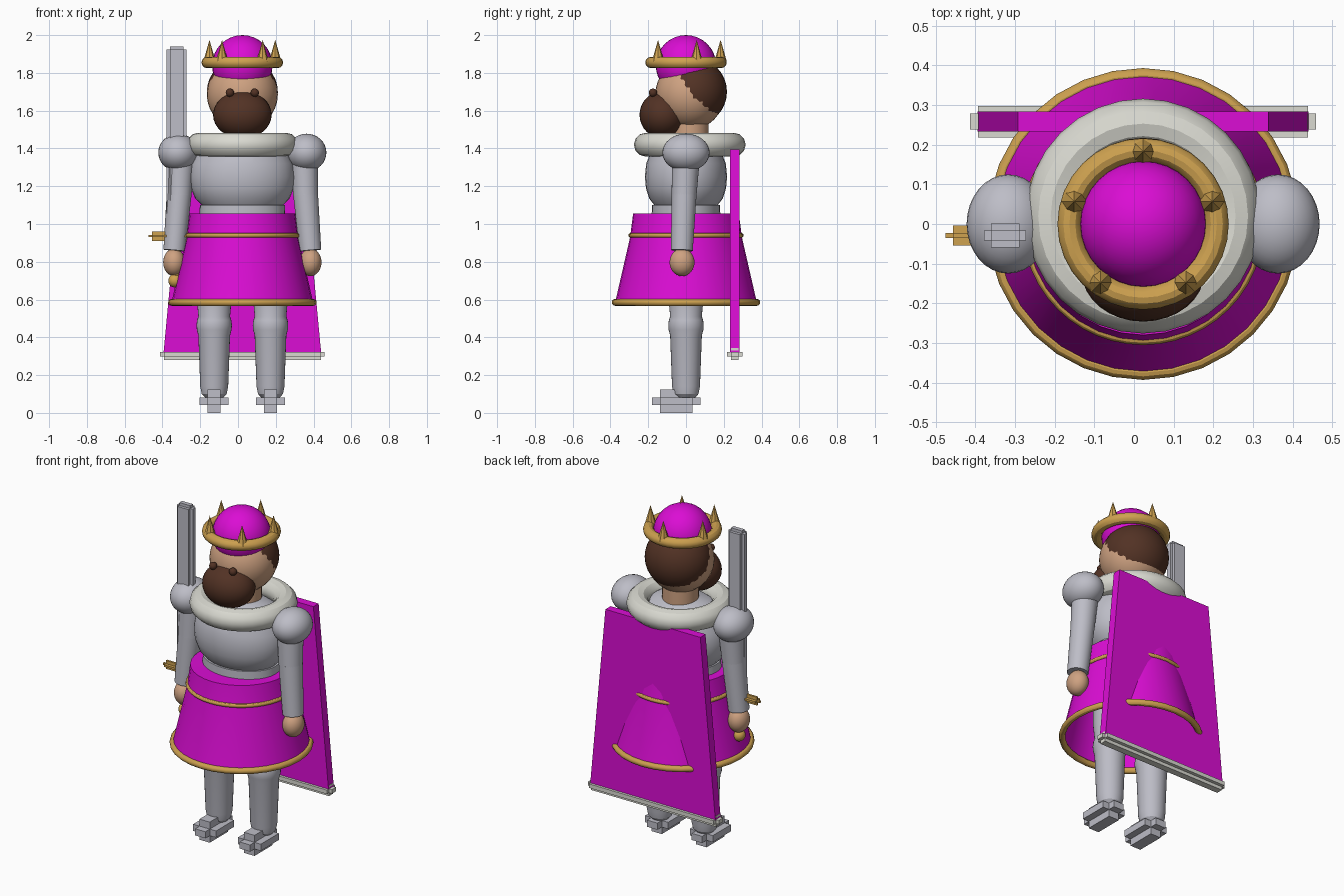
import bpy, bmesh, math
from mathutils import Matrix, Vector

if "Cube" in bpy.data.objects:
    bpy.data.objects.remove(bpy.data.objects["Cube"])

CX = 0.023  # body axis


def material(name, rgb):
    m = bpy.data.materials.new(name)
    m.use_nodes = True
    color = (*rgb, 1)
    m.diffuse_color = color
    bsdf = next(n for n in m.node_tree.nodes if n.type == 'BSDF_PRINCIPLED')
    bsdf.inputs["Base Color"].default_value = color
    return m


MAGENTA = material("magenta cloth", (0.71, 0.004, 0.66))
STEEL = material("steel", (0.51, 0.51, 0.57))
GOLD = material("gold", (0.62, 0.36, 0.08))
FUR = material("white fur", (0.70, 0.70, 0.64))
SKIN = material("skin", (0.62, 0.36, 0.22))
BROWN = material("brown hair", (0.085, 0.032, 0.018))


def finish(name, bm, mat):
    bmesh.ops.recalc_face_normals(bm, faces=bm.faces)
    me = bpy.data.meshes.new(name)
    bm.to_mesh(me)
    bm.free()
    me.materials.append(mat)
    for p in me.polygons:
        p.use_smooth = True
    me.set_sharp_from_angle(angle=math.radians(30))
    ob = bpy.data.objects.new(name, me)
    bpy.context.collection.objects.link(ob)
    return ob


def ball(name, center, radii, mat):
    bm = bmesh.new()
    bmesh.ops.create_uvsphere(bm, u_segments=32, v_segments=16, radius=1)
    bm.transform(Matrix.Translation(center) @ Matrix.Diagonal((*radii, 1)))
    return finish(name, bm, mat)


def lathe(name, profile, mat, center=(CX, 0), squash=1, steps=32):
    """Spin a (radius, z) profile round a vertical axis."""
    bm = bmesh.new()
    verts = [bm.verts.new((r, 0, z)) for r, z in profile]
    edges = [bm.edges.new(pair) for pair in zip(verts, verts[1:])]
    bmesh.ops.spin(bm, geom=verts + edges, cent=(0, 0, 0), axis=(0, 0, 1),
                   angle=math.tau, steps=steps)
    bmesh.ops.remove_doubles(bm, verts=bm.verts, dist=0.0001)
    bm.transform(Matrix.Translation((*center, 0)) @ Matrix.Diagonal((1, squash, 1, 1)))
    return finish(name, bm, mat)


def ring(name, major, minor, z, mat, y=0, steps=32):
    loop = [(major + minor * math.cos(a), z + minor * math.sin(a))
            for a in (math.tau * i / 12 for i in range(13))]
    return lathe(name, loop, mat, (CX, y), steps=steps)


def rod(name, a, b, r1, r2, mat, sides=32):
    a, b = Vector(a), Vector(b)
    d = b - a
    bm = bmesh.new()
    bmesh.ops.create_cone(bm, cap_ends=True, segments=sides,
                          radius1=r1, radius2=r2, depth=d.length)
    turn = Vector((0, 0, 1)).rotation_difference(d).to_matrix().to_4x4()
    bm.transform(Matrix.Translation((a + b) / 2) @ turn)
    return finish(name, bm, mat)


def stepped_box(name, center, size, step, mat):
    """Three crossed boxes, each reaching full size along one axis."""
    bm = bmesh.new()
    for axis in range(3):
        dims = [s if i == axis else s - 2 * step for i, s in enumerate(size)]
        bmesh.ops.create_cube(bm, size=1, matrix=Matrix.Translation(center)
                              @ Matrix.Diagonal((*dims, 1)))
    return finish(name, bm, mat)


# Head, hair and beard
rod("neck", (CX, 0.02, 1.4), (CX, 0.02, 1.56), 0.1, 0.1, SKIN)
ball("head", (CX, 0.02, 1.685), (0.188, 0.183, 0.186), SKIN)
ball("hair", (CX, 0.038, 1.70), (0.188, 0.179, 0.18), BROWN)
ball("beard", (CX, -0.12, 1.578), (0.155, 0.126, 0.126), BROWN)
for side, s in (("right", -1), ("left", 1)):
    ball(side + "_moustache", (CX + s * 0.066, -0.175, 1.695), (0.022,) * 3, BROWN)

# Crown with cap and five points
ball("crown_cap", (CX, 0, 1.84), (0.16, 0.16, 0.16), MAGENTA)
ring("crown_band", 0.186, 0.03, 1.855, GOLD)
for i in range(5):
    a = math.tau * (i / 5 + 0.25)
    x, y = CX + 0.183 * math.cos(a), 0.183 * math.sin(a)
    rod(f"crown_point_{i + 1}", (x, y, 1.86), (x, y, 1.975), 0.033, 0, GOLD, sides=8)

# Torso and fur collar
lathe("breastplate", [(0, 1.08), (0.14, 1.08), (0.205, 1.09), (0.25, 1.135), (0.272, 1.19),
                      (0.279, 1.25), (0.27, 1.32), (0.23, 1.40), (0.15, 1.45), (0, 1.47)],
      STEEL, squash=0.78)
lathe("waist", [(0, 0.98), (0.23, 0.98), (0.225, 1.1), (0, 1.1)], STEEL, squash=0.8)
ring("fur_collar", 0.233, 0.063, 1.42, FUR, y=0.02)

# Skirt with gold belt and hem
lathe("skirt", [(0, 1.05), (0.28, 1.055), (0.296, 0.93), (0.375, 0.585)], MAGENTA)
ring("belt", 0.293, 0.012, 0.94, GOLD, steps=48)
ring("skirt_hem", 0.375, 0.018, 0.585, GOLD)

# Arms and legs
for side, s in (("right", -1), ("left", 1)):
    shoulder = (CX + s * 0.325, 0, 1.36)
    elbow = (CX + s * 0.335, -0.01, 1.155)
    wrist = (CX + s * 0.36, -0.022, 0.86)
    ball(side + "_shoulder", (CX + s * 0.34, 0, 1.378), (0.105, 0.125, 0.1), STEEL)
    rod(side + "_upper_arm", shoulder, elbow, 0.074, 0.066, STEEL)
    ball(side + "_elbow", elbow, (0.066,) * 3, STEEL)
    rod(side + "_forearm", elbow, wrist, 0.066, 0.058, STEEL)
    ball(side + "_hand", (CX + s * 0.361, -0.021, 0.797), (0.058, 0.066, 0.073), SKIN)
    hip = CX + s * 0.149
    lathe(side + "_leg", [(0, 0.07), (0.045, 0.078), (0.066, 0.10), (0.074, 0.14),
                          (0.084, 0.41), (0.092, 0.44), (0.094, 0.465), (0.091, 0.49),
                          (0.084, 0.51), (0.092, 0.60), (0.092, 0.95), (0, 0.95)],
          STEEL, center=(hip, 0))
    stepped_box(side + "_foot", (hip, -0.052, 0.062), (0.153, 0.256, 0.124), 0.042, STEEL)

# Tapered cape with fur trim
bm = bmesh.new()
bmesh.ops.create_cube(bm, size=1)
for v in bm.verts:
    top = v.co.z > 0
    v.co = (CX + math.copysign(0.316 if top else 0.417, v.co.x),
            0.258 + 0.05 * v.co.y, 1.395 if top else 0.32)
finish("cape", bm, MAGENTA)
stepped_box("cape_trim", (CX, 0.258, 0.311), (0.872, 0.08, 0.064), 0.02, FUR)

# Sword held upright in the right hand
stepped_box("sword_blade", (-0.325, -0.029, 1.44), (0.106, 0.06, 1.0), 0.017, STEEL)
stepped_box("sword_guard", (-0.325, -0.029, 0.936), (0.3, 0.05, 0.05), 0.019, GOLD)
rod("sword_grip", (-0.33, -0.029, 0.7), (-0.325, -0.029, 0.94), 0.022, 0.022, GOLD)
ball("sword_pommel", (-0.333, -0.029, 0.70), (0.036,) * 3, GOLD)
